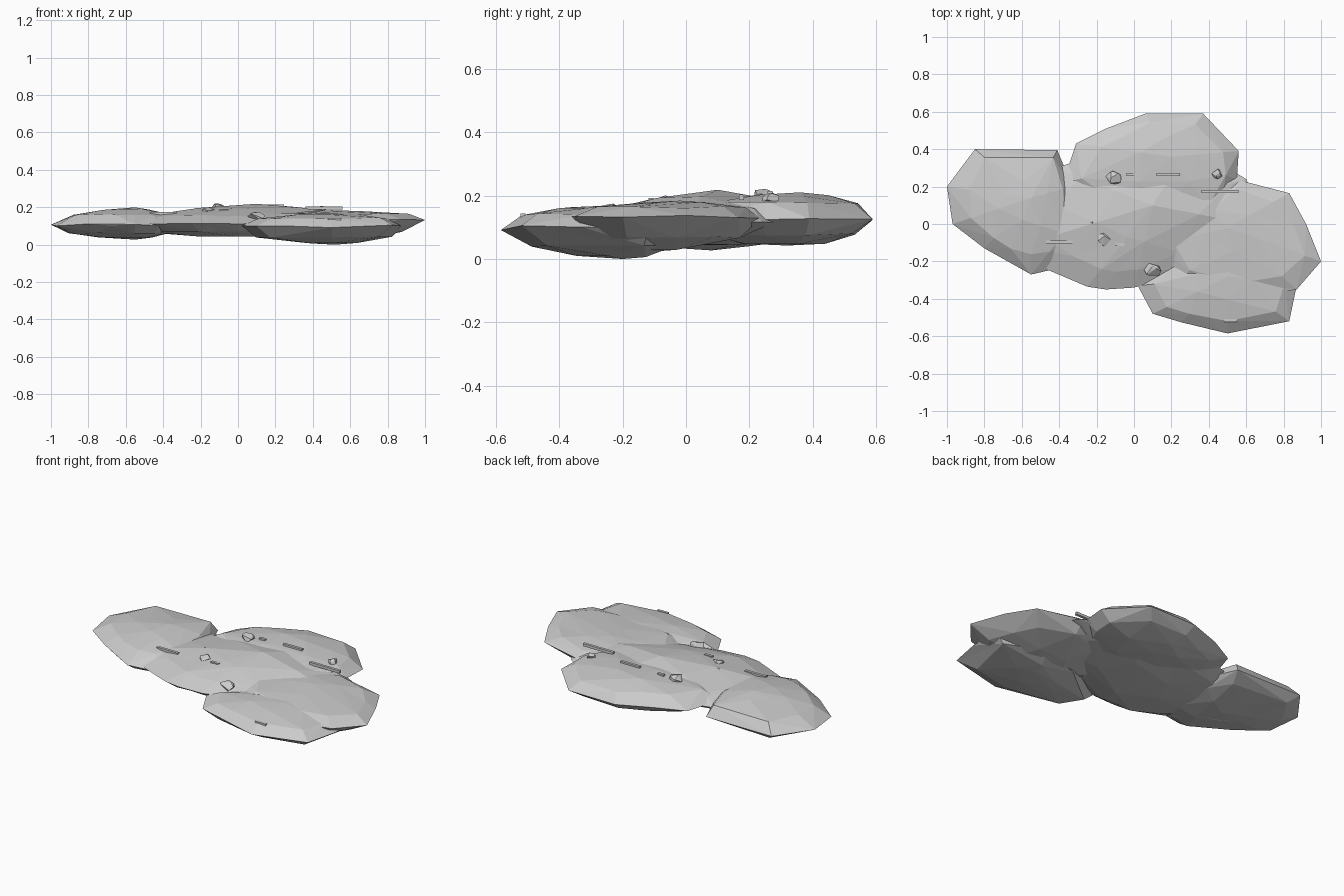
import bpy, bmesh, math, random
from mathutils import Vector

if "Cube" in bpy.data.objects:
    bpy.data.objects.remove(bpy.data.objects["Cube"])

random.seed(7)


def hull(name, points, rough=0):
    bm = bmesh.new()
    for p in points:
        bm.verts.new(p)
    res = bmesh.ops.convex_hull(bm, input=bm.verts[:])
    junk = {e for e in res["geom_interior"] + res["geom_unused"]
            if isinstance(e, bmesh.types.BMVert)}
    bmesh.ops.delete(bm, geom=list(junk), context='VERTS')
    bmesh.ops.recalc_face_normals(bm, faces=bm.faces[:])
    for v in bm.verts:
        if v.co.z > .01:
            v.co.z += random.uniform(-rough, rough)
    me = bpy.data.meshes.new(name)
    bm.to_mesh(me)
    bm.free()
    ob = bpy.data.objects.new(name, me)
    bpy.context.collection.objects.link(ob)
    return ob


def slab(name, outline, rim, top, low, rises=(.62, .93)):
    """Flat boulder: rim outline, rings shrinking to a top and a bottom point."""
    pts = [(x, y, rim + random.uniform(-.008, .008)) for x, y in outline]
    for (px, py, pz), curve in ((top, rises), (low, (.6, .92))):
        pts.append((px, py, pz))
        for keep, rise in zip((.8, .4), curve):
            for i, (x, y) in enumerate(outline):
                if keep < .5 and i % 2:
                    continue
                k = keep + random.uniform(-.08, .05)
                z = rim + (pz - rim) * (rise + random.uniform(-.04, .03))
                pts.append((px + (x - px) * k, py + (y - py) * k, z))
    return hull(name, pts, .003)


def pebble(name, c, r, flat=.6):
    pts = []
    for i in range(16):
        d = Vector([random.gauss(0, 1) for _ in range(3)]).normalized()
        pts.append((c[0] + d.x * r, c[1] + d.y * r, c[2] + d.z * r * flat))
    return hull(name, pts)


def splinter(name, x0, x1, y, z, w=.008):
    pts = [(x, y + sy * w, z + sz * w) for x in (x0, x1)
           for sy in (-1, 1) for sz in (-1, 1)]
    return hull(name, pts)


# Large overlapping slabs
slab("left_slab", [(-1, .2), (-.85, .4), (-.65, .39), (-.41, .395), (-.33, .2),
                   (-.3, -.12), (-.42, -.24), (-.55, -.27), (-.68, -.19),
                   (-.8, -.13), (-.97, 0)],
     .11, (-.55, .14, .2), (-.55, .08, .03), (.56, .88))
slab("back_slab", [(-.31, .43), (-.15, .51), (.06, .59), (.37, .59), (.56, .39),
                   (.55, .24), (.45, .02), (.1, -.05), (-.2, .05), (-.38, .22)],
     .13, (.2, .36, .208), (.15, .32, .04))
slab("middle_slab", [(-.62, -.12), (-.45, -.25), (-.25, -.335), (-.15, -.35), (0, -.34),
                     (.3, -.25), (.72, -.02), (.6, .24), (.3, .42), (-.1, .4),
                     (-.42, .3), (-.6, .1)],
     .118, (.1, .1, .221), (0, 0, .04), (.38, .76))
slab("right_slab", [(.3, .2), (.56, .235), (.83, .165), (.92, 0), (1, -.2),
                    (.87, -.35), (.6, -.4), (.25, -.3), (.12, -.12)],
     .135, (.5, -.02, .182), (.53, -.15, .02))
slab("front_slab", [(.02, -.33), (.07, -.4), (.1, -.48), (.25, -.525), (.5, -.585),
                    (.83, -.52), (.87, -.33), (.88, -.12), (.6, 0), (.3, -.1),
                    (.12, -.25)],
     .098, (.5, -.28, .168), (.52, -.2, 0))

# Loose stones on the upper surface
for i, (x, y, z, r) in enumerate([(-.11, .24, .196, .045), (.445, .27, .19, .03),
                                  (-.22, 0, .184, .024), (-.16, -.08, .18, .038),
                                  (.1, -.25, .15, .046)]):
    pebble(f"loose_stone_{i + 1}", (x, y, z), r)

# Thin splinters lying along x
for i, (x0, x1, y, z) in enumerate([(-.04, 0, .265, .2), (.12, .245, .265, .207),
                                    (.36, .56, .175, .195), (-.47, -.33, -.095, .167),
                                    (-.1, -.05, -.11, .184), (.48, .55, -.515, .135)]):
    splinter(f"splinter_{i + 1}", x0, x1, y, z)
